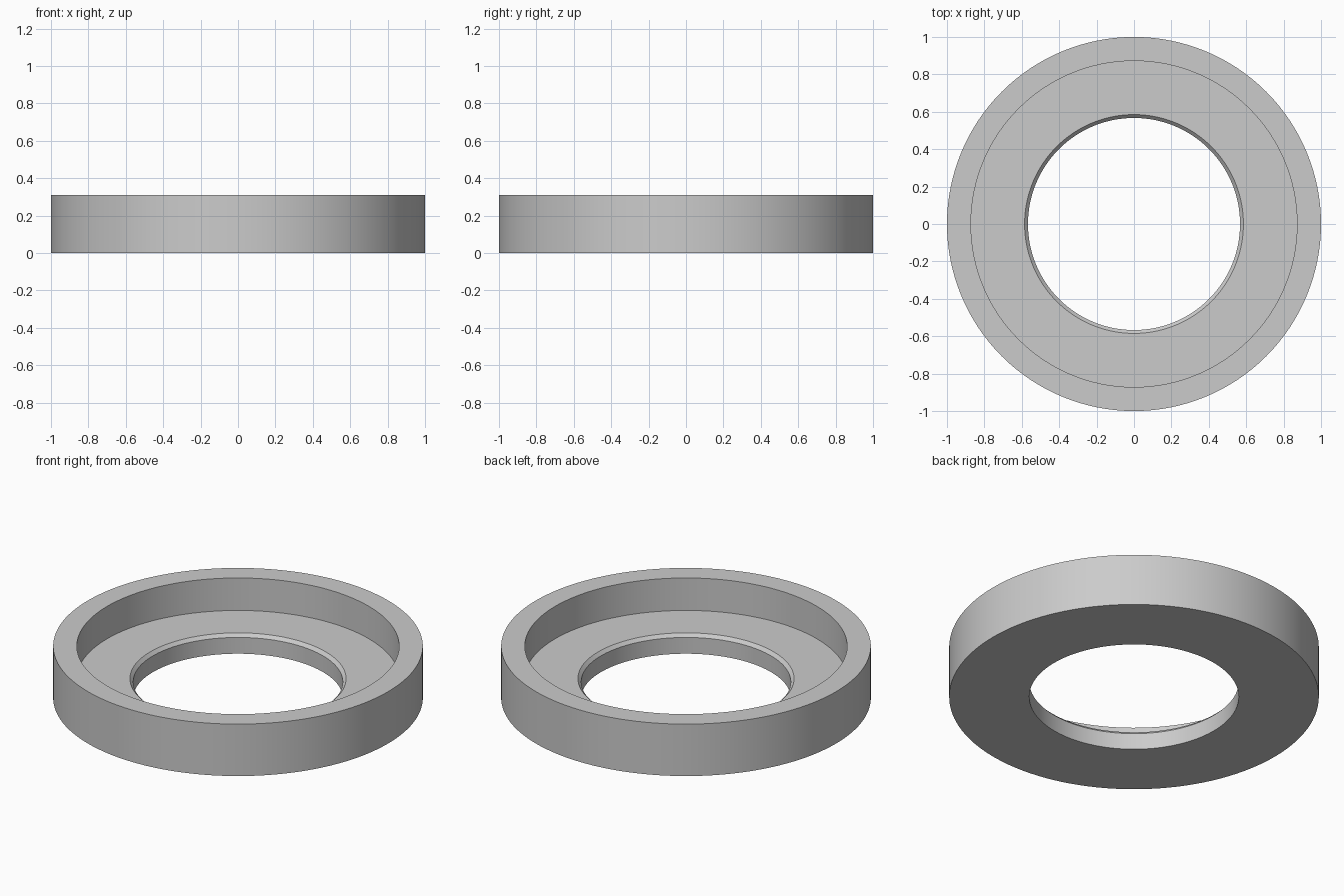
import bpy
import bmesh
import math
from mathutils import Matrix, Vector

cube = bpy.data.objects.get("Cube")
if cube:
    bpy.data.objects.remove(cube, do_unlink=True)

SEGMENTS = 128
GREY = (0.6, 0.6, 0.6, 1.0)

# Single plain grey material
grey = bpy.data.materials.new("plain grey")
grey.use_nodes = True
grey.diffuse_color = GREY
grey.node_tree.nodes["Principled BSDF"].inputs["Base Color"].default_value = GREY


def lathe(name, profile, material):
    """Revolve a closed (radius, height) profile around the z axis."""
    bm = bmesh.new()
    rings = []
    for i in range(SEGMENTS):
        turn = Matrix.Rotation(math.tau * i / SEGMENTS, 3, "Z")
        rings.append([bm.verts.new(turn @ Vector((r, 0, z))) for r, z in profile])
    count = len(profile)
    for i, ring in enumerate(rings):
        following = rings[(i + 1) % SEGMENTS]
        for j in range(count):
            k = (j + 1) % count
            bm.faces.new((ring[j], following[j], following[k], ring[k]))
    bmesh.ops.recalc_face_normals(bm, faces=bm.faces)
    mesh = bpy.data.meshes.new(name)
    bm.to_mesh(mesh)
    bm.free()
    mesh.materials.append(material)
    obj = bpy.data.objects.new(name, mesh)
    bpy.context.collection.objects.link(obj)
    return obj


# Ring with a raised outer wall, a recessed floor and a chamfered hole
ring = lathe("recessed_ring", [
    (0.567, 0.0), (1.0, 0.0),          # underside
    (1.0, 0.31), (0.872, 0.31),        # outer wall and rim
    (0.872, 0.116), (0.585, 0.116),    # inner wall and floor
    (0.567, 0.097),                    # chamfer into the hole
], grey)

# Smooth curved walls, crisp edges
bpy.ops.object.select_all(action="DESELECT")
ring.select_set(True)
bpy.context.view_layer.objects.active = ring
bpy.ops.object.shade_smooth_by_angle(angle=math.radians(30))
